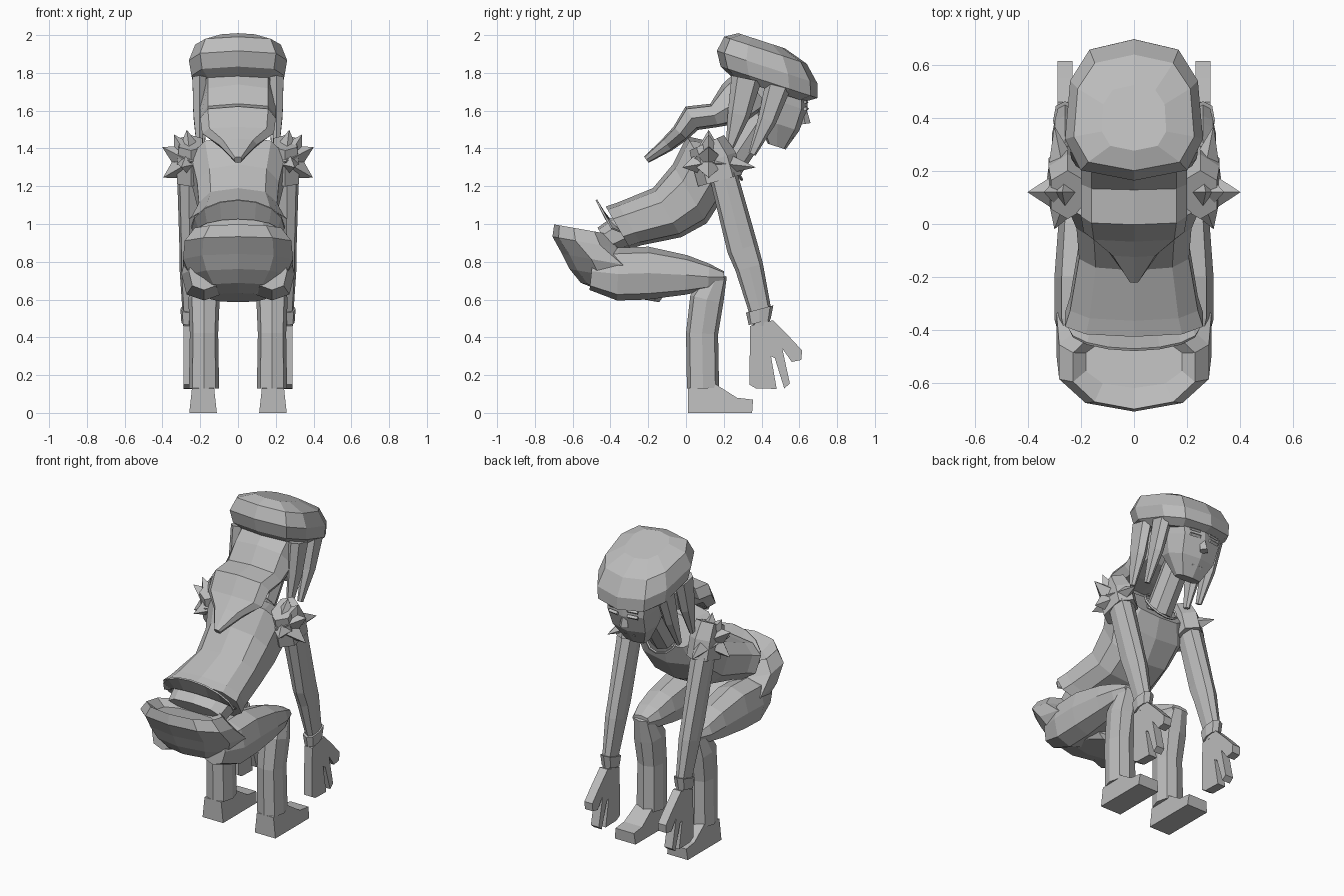
import bpy, bmesh, math
from mathutils import Vector

cube = bpy.data.objects.get("Cube")
if cube:
    bpy.data.objects.remove(cube)

SHADE = (0.5, 0.5, 0.5, 1)
grey = bpy.data.materials.new("plain grey")
grey.use_nodes = True
grey.diffuse_color = SHADE
grey.node_tree.nodes["Principled BSDF"].inputs["Base Color"].default_value = SHADE


def finish(name, bm, mirror=False):
    bmesh.ops.recalc_face_normals(bm, faces=bm.faces)
    mesh = bpy.data.meshes.new(name)
    bm.to_mesh(mesh)
    bm.free()
    mesh.materials.append(grey)
    obj = bpy.data.objects.new(name, mesh)
    bpy.context.collection.objects.link(obj)
    if mirror:
        obj.modifiers.new("Mirror", 'MIRROR')
    return obj


def bridge(bm, first, second):
    """Join two closed rings of vertices with quads."""
    count = len(first)
    for i in range(count):
        j = (i + 1) % count
        bm.faces.new((first[i], first[j], second[j], second[i]))


def rounded(value, power):
    """Push a sine or cosine outwards for a boxier outline."""
    return math.copysign(abs(value) ** power, value) if abs(value) > 1e-6 else 0


def loft(name, sections, x=0, tilt=None, sides=8, mirror=False, power=0.75):
    """Skin rings of (y, z, half depth, half width); untilted rings follow the path."""
    bm = bmesh.new()
    rings = []
    for k, (y, z, depth, width) in enumerate(sections):
        if tilt is None:
            before = sections[max(k - 1, 0)]
            after = sections[min(k + 1, len(sections) - 1)]
            axis = Vector((0, before[1] - after[1], after[0] - before[0])).normalized()
        else:
            axis = Vector((0, math.cos(math.radians(tilt)), math.sin(math.radians(tilt))))
        ring = []
        for i in range(sides):
            angle = math.tau * i / sides
            across = Vector((width * rounded(math.sin(angle), power), 0, 0))
            along = axis * depth * rounded(math.cos(angle), power)
            ring.append(bm.verts.new(Vector((x, y, z)) + across + along))
        rings.append(ring)
    for first, second in zip(rings, rings[1:]):
        bridge(bm, first, second)
    bm.faces.new(rings[0])
    bm.faces.new(rings[-1])
    return finish(name, bm, mirror)


def taper(name, base, tip, radius, end=0.0, sides=4, mirror=True):
    """Straight prism or spike from base to tip."""
    base, tip = Vector(base), Vector(tip)
    axis = tip - base
    bm = bmesh.new()
    bmesh.ops.create_cone(bm, cap_ends=True, segments=sides, radius1=radius,
                          radius2=end, depth=axis.length)
    turn = axis.to_track_quat('Z', 'Y')
    for vert in bm.verts:
        vert.co = turn @ vert.co + (base + tip) / 2
    return finish(name, bm, mirror)


def extrude_profile(name, profile, x, half, pinch=0.0):
    """Side profile in y and z given thickness along x, pinched with height."""
    bm = bmesh.new()
    inner, outer = ([bm.verts.new((x + side * (1 - pinch * z), y, z)) for y, z in profile]
                    for side in (-half, half))
    bm.faces.new(inner)
    bm.faces.new(outer)
    bridge(bm, inner, outer)
    return finish(name, bm, True)


# Shoes and trousers
LEG_X = 0.18
extrude_profile("shoe", [(.01, 0), (.35, 0), (.355, .07), (.27, .08), (.16, .15), (.01, .13)],
                LEG_X + .005, .073, 1.5)
loft("lower_leg", [(.09, .13, .085, .08), (.085, .42, .085, .075),
                   (.11, .6, .09, .083), (.17, .74, .05, .06)], LEG_X, mirror=True)
loft("thigh", [(-.5, .75, .1, .08), (-.36, .735, .14, .12), (-.2, .74, .14, .12),
               (0, .73, .105, .105), (.12, .72, .07, .09), (.2, .72, .03, .06)],
     LEG_X, mirror=True)
# The pelvis starts with a sunken ring so that the waistband stands open
loft("pelvis", [(-.52, .92, .1, .19), (-.54, .97, .16, .24), (-.52, .9, .19, .295),
                (-.42, .8, .24, .305), (-.38, .72, .24, .27), (-.34, .65, .22, .21),
                (-.28, .61, .14, .15)], tilt=-10, sides=10, power=.9)

# Torso, shirt and neck
loft("lower_back", [(-.43, .91, .08, .19), (-.3, .98, .1, .21)], sides=10)
loft("shirt", [(-.36, .98, .13, .27), (-.3, 1, .13, .25), (-.1, 1.06, .15, .215),
               (.02, 1.16, .18, .225), (.1, 1.3, .19, .26), (.18, 1.35, .1, .2)],
     tilt=-60, sides=10)
taper("neck", (0, .22, 1.3), (0, .42, 1.6), .08, .08, 8, False)

# Raised arc of shirt hem across the back
bm = bmesh.new()
arc = []
for i in range(9):
    angle = math.pi * i / 8
    x, rise = .25 * math.cos(angle), math.sin(angle)
    upper = Vector((x, -.39 - .08 * rise, .98 + .15 * rise))
    lower = upper + Vector((-.07 * x, .05, -.08 * rise - .02))
    arc.append([bm.verts.new(upper), bm.verts.new(lower)])
for first, second in zip(arc, arc[1:]):
    bm.faces.new(first + second[::-1])
finish("shirt_hem", bm).modifiers.new("Solidify", 'SOLIDIFY').thickness = .01

# Cord on the chest
bpy.ops.mesh.primitive_torus_add(major_segments=12, minor_segments=4, major_radius=.11,
                                 minor_radius=.008, location=(0, .24, 1.33),
                                 rotation=(math.radians(-60), 0, 0))
cord = bpy.context.object
cord.name = "neck_cord"
cord.data.materials.append(grey)

# Arms and cuffs
ARM_X = 0.26
loft("arm", [(.14, 1.4, .06, .05), (.2, 1.25, .075, .062), (.3, .87, .083, .05),
             (.335, .77, .075, .05), (.39, .55, .06, .035), (.4, .46, .045, .03)],
     ARM_X, mirror=True)
loft("cuff", [(.39, .55, .075, .045), (.39, .48, .06, .04)], ARM_X, tilt=15, mirror=True)

# Sleeves with broad pointed flaps fanning outwards
shoulder = Vector((.25, .12, 1.33))
loft("sleeve", [(.11, 1.43, .1, .07), (.15, 1.34, .12, .08), (.18, 1.23, .12, .08)],
     ARM_X - .01, sides=6, mirror=True)
for degrees in (-30, 27, 58, 83):
    angle = math.radians(degrees)
    reach = Vector((.17 * math.cos(angle), 0, .17 * math.sin(angle)))
    taper("shoulder_flap", shoulder, shoulder + reach, .1)
for name, reach in (("front_flap", .25), ("rear_flap", -.14)):
    taper(name, shoulder, shoulder + Vector((.05, reach, -.03)), .09)

# Hands: palm and fingers in one outline, with a thumb
extrude_profile("hand", [(.34, .46), (.335, .15), (.37, .13), (.48, .127), (.45, .3),
                         (.47, .29), (.52, .13), (.55, .155), (.51, .34), (.56, .27),
                         (.61, .28), (.615, .33), (.55, .4), (.46, .49)], ARM_X, .028)

# Head and face
loft("head", [(.48, 1.78, .17, .17), (.49, 1.65, .16, .16),
              (.485, 1.53, .12, .145), (.48, 1.41, .05, .08)], tilt=-18, power=.65)
taper("nose", (0, .62, 1.6), (0, .63, 1.53), .02, .03, mirror=False)
taper("mouth", (-.035, .56, 1.46), (.035, .56, 1.46), .012, .012, mirror=False)
for name, height, size in (("eye", 1.61, .012), ("eyebrow", 1.645, .009)):
    taper(name, (.035, .64, height), (.1, .63, height), size, size)

# Soft cap, squarer and wider towards the rear
cap = loft("cap", [(.44, 1.71, .2, .2), (.44, 1.75, .27, .24), (.43, 1.83, .28, .25),
                   (.42, 1.92, .23, .22), (.4, 1.97, .13, .12)], tilt=-18, sides=10)
for vert in cap.data.vertices:
    vert.co.x *= 1 + max(0, .4 - vert.co.y)

# Hair hanging behind in a pointed sheet, and locks beside the face
loft("back_hair", [(.36, 1.72, .13, .2), (.26, 1.64, .12, .2), (.15, 1.575, .065, .2),
                   (.03, 1.56, .07, .2), (-.03, 1.48, .05, .19), (-.1, 1.42, .04, .1),
                   (-.21, 1.34, .02, .02)], power=.65)
loft("rear_side_lock", [(.32, 1.77, .08, .04), (.28, 1.58, .06, .035), (.23, 1.4, .02, .015)],
     .205, sides=6, mirror=True)
loft("front_side_lock", [(.49, 1.74, .07, .04), (.43, 1.55, .05, .035), (.35, 1.37, .02, .015)],
     .195, sides=6, mirror=True)
